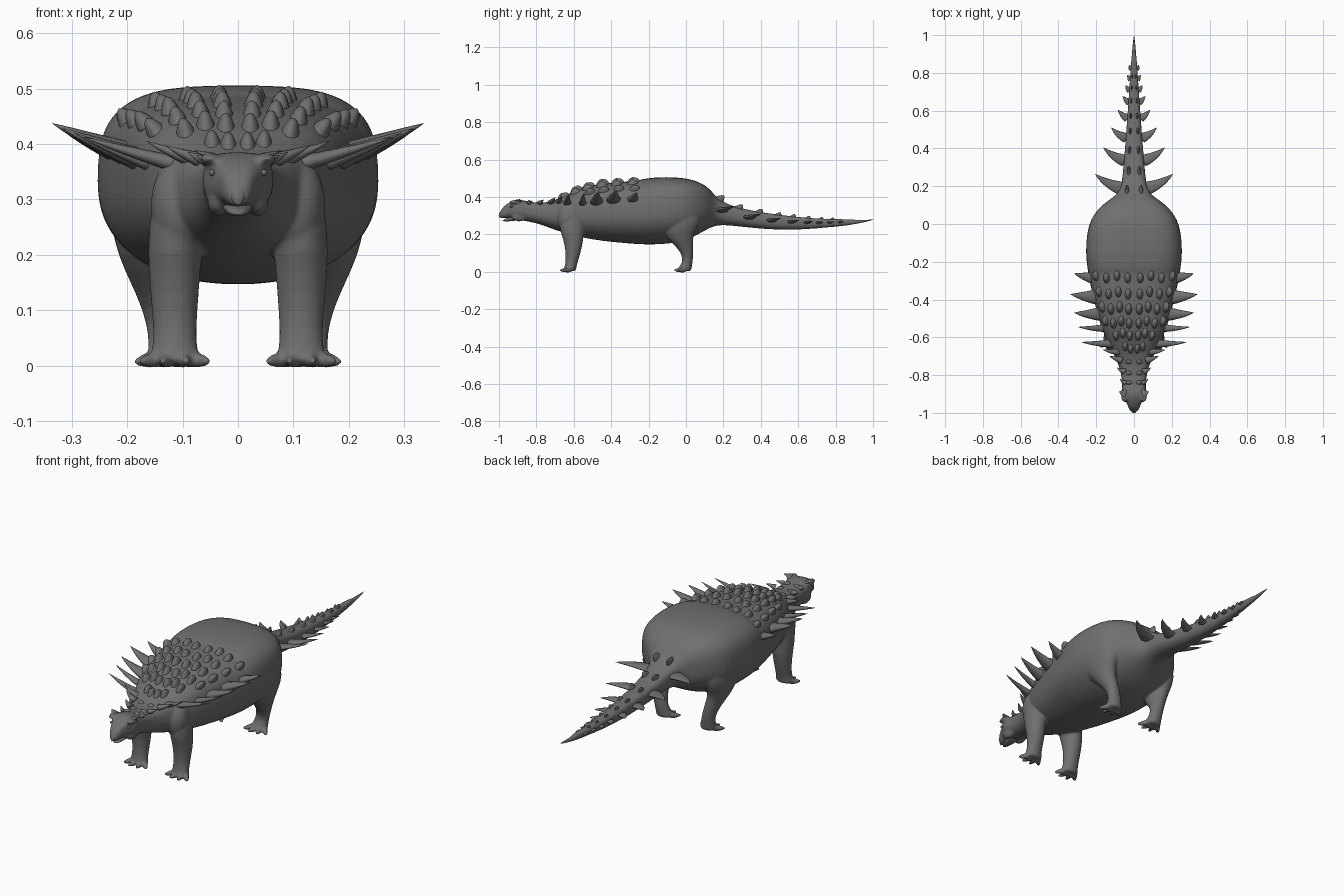
import bpy, bmesh, math
from mathutils import Vector

cube = bpy.data.objects.get("Cube")
if cube:
    bpy.data.objects.remove(cube)

hide = bpy.data.materials.new("grey_hide")
hide.use_nodes = True
hide.diffuse_color = (0.16, 0.16, 0.16, 1)
hide.node_tree.nodes["Principled BSDF"].inputs["Base Color"].default_value = hide.diffuse_color


def loft(bm, rings):
    """Bridge equal-sized rings of points into a closed tube."""
    rows = [[bm.verts.new(p) for p in ring] for ring in rings]
    n = len(rows[0])
    for a, b in zip(rows, rows[1:]):
        for i in range(n):
            j = (i + 1) % n
            bm.faces.new((a[i], a[j], b[j], b[i]))
    bm.faces.new(rows[0][::-1])
    bm.faces.new(rows[-1])


def finish(name, bm):
    bmesh.ops.recalc_face_normals(bm, faces=bm.faces)
    mesh = bpy.data.meshes.new(name)
    bm.to_mesh(mesh)
    bm.free()
    mesh.materials.append(hide)
    mesh.shade_smooth()
    ob = bpy.data.objects.new(name, mesh)
    bpy.context.collection.objects.link(ob)
    return ob


def ring(center, a, b, count=16):
    steps = [math.tau * i / count for i in range(count)]
    return [center + a * math.cos(t) + b * math.sin(t) for t in steps]


def spike(bm, base, tip, long_r, thick_r, power=0.8, bend=(0, 0, 0), along=(0, 1, 0), steps=8):
    """Tapered, optionally curved horn; a low power gives a rounded dome."""
    base, tip, bend = Vector(base), Vector(tip), Vector(bend)
    axis = (tip - base).normalized()
    a = Vector(along)
    a = (a - axis * a.dot(axis)).normalized()
    b = axis.cross(a)
    rings = []
    for i in range(steps + 1):
        t = i / steps
        r = max((1 - t) ** power, 0.02)
        c = base.lerp(tip, t) + bend * (4 * t * (1 - t))
        rings.append(ring(c, a * long_r * r, b * thick_r * r, 12))
    loft(bm, rings)


def ball(bm, center, size):
    made = bmesh.ops.create_uvsphere(bm, u_segments=14, v_segments=9, radius=1)["verts"]
    bmesh.ops.scale(bm, vec=size, verts=made)
    bmesh.ops.translate(bm, vec=center, verts=made)


# Trunk profile: y, half width, underside, top
TRUNK = [
    (-.997, .016, .285, .318), (-.98, .026, .287, .345), (-.955, .036, .288, .366),
    (-.92, .054, .285, .382), (-.89, .067, .276, .388), (-.85, .06, .27, .376),
    (-.78, .07, .255, .367), (-.72, .092, .23, .375), (-.65, .13, .208, .405),
    (-.57, .168, .185, .447), (-.45, .202, .163, .475), (-.3, .238, .15, .484),
    (-.256, .243, .147, .486), (-.244, .247, .146, .496), (-.15, .258, .144, .508),
    (-.05, .251, .154, .506), (.02, .232, .175, .497), (.065, .202, .2, .482),
    (.105, .165, .222, .461), (.135, .12, .238, .434), (.165, .08, .248, .395),
    (.22, .064, .25, .362), (.3, .056, .24, .335), (.5, .04, .22, .302),
    (.7, .026, .23, .283), (.85, .016, .247, .281), (.92, .011, .26, .281)]


def section(y):
    for p, q in zip(TRUNK, TRUNK[1:]):
        if y <= q[0]:
            t = (y - p[0]) / (q[0] - p[0])
            return [u + (v - u) * t for u, v in zip(p[1:], q[1:])]


def trunk_ring(y, w, low, high, count=28):
    pts = []
    for i in range(count):
        t = math.tau * i / count
        c, s = math.cos(t), math.sin(t)
        n = 2 / (3.2 if s > 0 else 2.2)
        x = math.copysign(abs(c) ** n, c) * w
        z = math.copysign(abs(s) ** n, s) * (high - low) / 2 + (high + low) / 2
        pts.append(Vector((x, y, z)))
    return pts


def back_height(x, y):
    w, low, high = section(y)
    k = min(abs(x) / w, 0.97)
    return (low + high) / 2 + (high - low) / 2 * (1 - k ** 3.2) ** (1 / 3.2)


# Legs: z, x, y, x radius, y radius
FRONT_LEG = [(.35, .1, -.6, .05, .06), (.24, .112, -.615, .052, .07),
             (.17, .115, -.6, .048, .054), (.09, .114, -.604, .041, .038),
             (.04, .114, -.614, .039, .032), (.018, .114, -.62, .046, .033), (.001, .114, -.62, .047, .034)]
HIND_LEG = [(.4, .145, -.02, .06, .09), (.3, .168, -.03, .064, .11), (.25, .17, -.035, .06, .108),
            (.2, .168, -.042, .05, .082), (.15, .154, -.016, .041, .054),
            (.1, .138, .008, .034, .032), (.05, .128, .01, .033, .026),
            (.018, .122, -.008, .042, .038), (.001, .122, -.008, .044, .039)]

# Body with legs, toes, cheeks and brows fused into one skin
bm = bmesh.new()
loft(bm, [trunk_ring(*s) for s in TRUNK])
for side in (1, -1):
    for leg in (FRONT_LEG, HIND_LEG):
        loft(bm, [ring(Vector((side * x, y, z)), Vector((rx, 0, 0)), Vector((0, ry, 0)))
                  for z, x, y, rx, ry in leg])
        foot_x, foot_y = leg[-1][1:3]
        for k in (-1, -.36, .36, 1):
            toe = Vector((side * (foot_x + k * .03), foot_y, .011))
            reach = Vector((side * k * .036, -.062 * math.cos(k * .9), -.004))
            spike(bm, toe, toe + reach, .017, .0155, 0.45, along=(0, 0, 1))
    ball(bm, (side * .036, -.89, .297), (.02, .045, .028))
    ball(bm, (side * .102, -.625, .29), (.058, .065, .09))
    ball(bm, (side * .05, -.91, .373), (.02, .035, .011))
body = finish("body", bm)
subdivide = body.modifiers.new("round", "SUBSURF")
subdivide.levels = subdivide.render_levels = 1
remesh = body.modifiers.new("fuse", "REMESH")
remesh.mode = "VOXEL"
remesh.voxel_size = 0.006
remesh.use_smooth_shade = True
soften = body.modifiers.new("soften", "SMOOTH")
soften.factor = 0.5
soften.iterations = 3

# Beak, lower jaw, tail tip
bm = bmesh.new()
spike(bm, (0, -.955, .325), (0, -1, .29), .024, .022, 0.45, bend=(0, -.004, .004), along=(1, 0, 0))
finish("upper_beak", bm)
bm = bmesh.new()
spike(bm, (0, -.9, .29), (0, -.98, .273), .032, .015, 0.45, along=(1, 0, 0))
finish("lower_jaw", bm)
bm = bmesh.new()
spike(bm, (0, .78, .26), (0, 1, .278), .02, .02, 0.75, bend=(0, 0, -.004), along=(1, 0, 0))
finish("tail_tip", bm)

# Eyes and brow horns
eyes, horns = bmesh.new(), bmesh.new()
for side in (1, -1):
    ball(eyes, (side * .047, -.935, .348), (.006, .008, .006))
    spike(horns, (side * .045, -.9, .376), (side * .079, -.888, .388), .026, .008)
finish("eyes", eyes)
finish("brow_horns", horns)

# Swept spikes on the flanks: base x, base y, tip x, tip y, tip z, half length
FLANK = [(.205, -.285, .317, -.262, .425, .036), (.195, -.385, .335, -.372, .437, .042),
         (.175, -.475, .317, -.47, .428, .038), (.15, -.55, .296, -.545, .42, .022),
         (.105, -.632, .28, -.625, .413, .024), (.08, -.675, .165, -.665, .405, .02),
         (.065, -.72, .13, -.698, .397, .02), (.05, -.78, .09, -.76, .385, .017),
         (.045, -.84, .075, -.82, .38, .014)]
bm = bmesh.new()
for side in (1, -1):
    for bx, by, tx, ty, tz, r in FLANK:
        spike(bm, (side * bx, by, max(tz - (tx - bx) * .4, .362)), (side * tx, ty, tz), r, r * .42 + .006,
              bend=(0, -.004, -.002))
finish("flank_spikes", bm)

# Tail side spikes, curving rearwards
TAIL = [(.05, .185, .206, .265), (.045, .335, .162, .405), (.038, .455, .12, .51),
        (.032, .56, .085, .605), (.024, .645, .06, .677), (.02, .708, .046, .735),
        (.016, .765, .035, .79), (.013, .82, .026, .842)]
bm = bmesh.new()
for side in (1, -1):
    for bx, by, tx, ty in TAIL:
        w, low, high = section(by)
        z = low + (high - low) * .58
        spike(bm, (side * bx, by, z), (side * tx, ty, z + tx * .12), tx * .13 + .013, tx * .05 + .005,
              bend=(side * tx * .045, -tx * .04, 0))
finish("tail_spikes", bm)


def scute(bm, x, y, rx, ry, height, lean, power):
    """Pointed oval stud standing on the back, tip leaning rearwards."""
    z, e = back_height(x, y), 0.004
    slope_x = (back_height(x + e, y) - back_height(x - e, y)) / (2 * e)
    slope_y = (back_height(x, y + e) - back_height(x, y - e)) / (2 * e)
    n = Vector((-slope_x, -slope_y, 1.2)).normalized()
    p = Vector((x, y, z))
    spike(bm, p - n * .012, p + n * height + Vector((0, height * lean, 0)), ry, rx, power)


# Studs over the shoulders in rows that narrow toward the neck
bm = bmesh.new()
for y, columns in ((-.285, 4), (-.37, 4), (-.45, 4), (-.525, 4), (-.592, 3), (-.66, 2)):
    w = section(y)[0]
    for i in range(columns):
        for side in (1, -1):
            scute(bm, side * w * (.14 + .235 * i), y + .012 * (i % 2),
                  .014 + .027 * w, .033, .022, .2, .46)
finish("back_studs", bm)

# Paired plates along neck and tail
bm = bmesh.new()
for side in (1, -1):
    for y in (-.73, -.79, -.84):
        scute(bm, side * .028, y, .026, .018, .01, .3, .5)
    for y in (.175, .28, .39, .49, .57, .65, .72, .78):
        scute(bm, side * section(y)[0] * .48, y, .016 - .013 * y, .034 - .022 * y, .027 - .022 * y, .8, .6)
finish("neck_and_tail_plates", bm)
